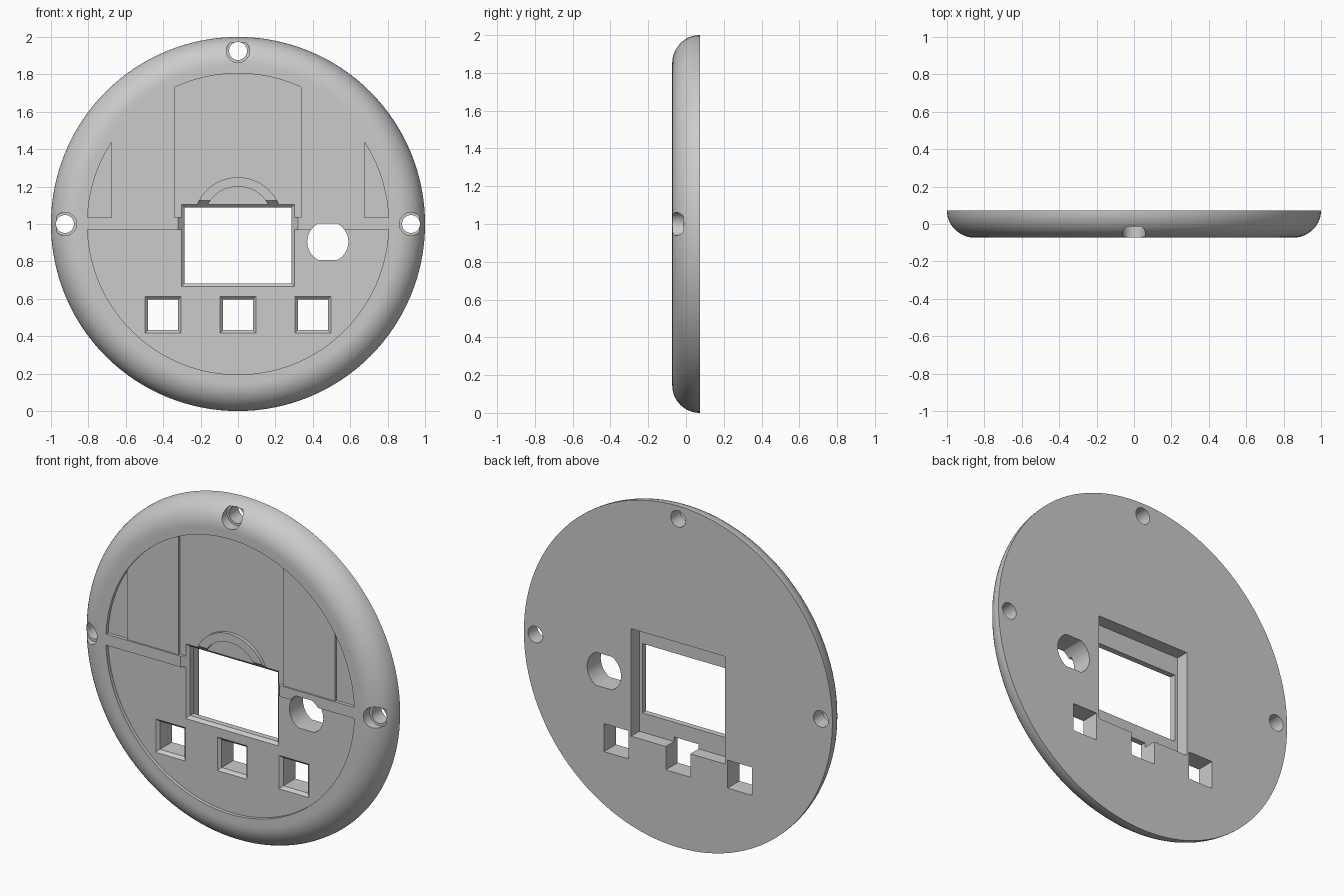
import bpy, bmesh
from math import sin, cos, pi, sqrt, asin

if "Cube" in bpy.data.objects:
    bpy.data.objects.remove(bpy.data.objects["Cube"], do_unlink=True)

FRONT, BACK, MID = -0.073, 0.073, 1.0
DEEP, SHALLOW = FRONT + 0.02, FRONT + 0.008
R_PANEL = 0.805

grey = bpy.data.materials.new("plain grey")
grey.use_nodes = True
grey.diffuse_color = (0.6, 0.6, 0.6, 1)
grey.node_tree.nodes["Principled BSDF"].inputs["Base Color"].default_value = (0.6, 0.6, 0.6, 1)


def loft(name, sections):
    """Solid through equal-length (x, z) outlines placed at given y depths."""
    bm = bmesh.new()
    rings = [[bm.verts.new((x, y, z)) for x, z in outline] for outline, y in sections]
    for a, b in zip(rings, rings[1:]):
        for i in range(len(a)):
            j = (i + 1) % len(a)
            bm.faces.new((a[i], a[j], b[j], b[i]))
    bm.faces.new(rings[0])
    bm.faces.new(rings[-1])
    bmesh.ops.recalc_face_normals(bm, faces=bm.faces)
    mesh = bpy.data.meshes.new(name)
    bm.to_mesh(mesh)
    bm.free()
    mesh.materials.append(grey)
    obj = bpy.data.objects.new(name, mesh)
    bpy.context.collection.objects.link(obj)
    return obj


def arc(cx, cz, r, a0, a1, n):
    return [(cx + r * cos(a0 + (a1 - a0) * i / n), cz + r * sin(a0 + (a1 - a0) * i / n))
            for i in range(n + 1)]


def circle(cx, cz, r, n=128):
    return arc(cx, cz, r, 0, 2 * pi, n)[:-1]


def rect(cx, cz, hx, hz):
    return [(cx - hx, cz - hz), (cx + hx, cz - hz), (cx + hx, cz + hz), (cx - hx, cz + hz)]


def under_arc(x0, x1, z0, side=1, n=40):
    """Area between a straight line at z0 and the panel circle."""
    a0, a1 = (pi / 2 - asin(x / R_PANEL) for x in (x0, x1))
    pts = arc(0, 0, R_PANEL, a0, a1, n)
    pts = [(x, MID + side * z) for x, z in pts]
    ends = [(x, z0) for x in (x1, x0) if abs(pts[-1 if x == x1 else 0][1] - z0) > 1e-5]
    return pts + ends


def combine(body, tool, operation="DIFFERENCE"):
    mod = body.modifiers.new(tool.name, "BOOLEAN")
    mod.operation, mod.solver, mod.object = operation, "EXACT", tool
    bpy.context.view_layer.objects.active = body
    bpy.ops.object.modifier_apply(modifier=mod.name)
    bpy.data.objects.remove(tool, do_unlink=True)


# Domed disc with a quarter-round edge
ROUND = BACK - FRONT
steps = [i * pi / 2 / 14 for i in range(15)]
profile = [(1 - ROUND + ROUND * cos(a), BACK - ROUND * sin(a)) for a in steps]
profile.append((0.84, FRONT))
plate = loft("face_plate", [(circle(0, MID, r), y) for r, y in profile])

# Recessed panels on the front, split by a level band
AIR = FRONT - 0.1
top, bottom = 1.035, 0.97
half_top = sqrt(R_PANEL ** 2 - (top - MID) ** 2)
half_bottom = sqrt(R_PANEL ** 2 - (MID - bottom) ** 2)
panels = [
    (under_arc(-0.34, 0.34, top), DEEP),
    (under_arc(0.675, half_top, top), DEEP),
    (under_arc(-half_top, -0.675, top), DEEP),
    (under_arc(0.337, 0.678, top), SHALLOW),
    (under_arc(-0.678, -0.337, top), SHALLOW),
    (under_arc(-half_bottom, half_bottom, bottom, -1, 96), DEEP),
]
for outline, depth in panels:
    combine(plate, loft("panel_cutter", [(outline, AIR), (outline, depth)]))

# Raised half ring above the window
ring = arc(0, 1.014, 0.236, 0, pi, 40) + arc(0, 1.014, 0.186, pi, 0, 40)
combine(plate, loft("half_ring", [(ring, FRONT), (ring, DEEP + 0.02)]), "UNION")


# Rectangular openings with bevelled front edges
def opening(cx, cz, hx, hz, back):
    flare = 0.05
    start = DEEP + 0.016
    combine(plate, loft("opening_cutter", [
        (rect(cx, cz, hx + flare, hz + flare), start - flare),
        (rect(cx, cz, hx, hz), start),
        (rect(cx, cz, hx, hz), back)]))


opening(0, 0.886, 0.285, 0.203, 0.03)
pocket = rect(0, 0.885, 0.305, 0.315)
combine(plate, loft("pocket_cutter", [(pocket, -0.003), (pocket, 0.2)]))
for x in (-0.4, 0, 0.4):
    opening(x, 0.515, 0.08, 0.082, 0.2)

# Round hole with flat top and bottom
a = asin(0.097 / 0.11)
socket = arc(0.48, 0.905, 0.11, -a, a, 16) + arc(0.48, 0.905, 0.11, pi - a, pi + a, 16)
combine(plate, loft("socket_cutter", [(socket, AIR), (socket, 0.2)]))

# Counterbored screw holes at the rim
for x, z in ((-0.925, MID), (0.925, MID), (0, MID + 0.925)):
    for r, depth in ((0.062, -0.014), (0.048, 0.2)):
        hole = circle(x, z, r, 32)
        combine(plate, loft("screw_cutter", [(hole, AIR), (hole, depth)]))

bpy.ops.object.select_all(action="DESELECT")
plate.select_set(True)
bpy.context.view_layer.objects.active = plate
bpy.ops.object.shade_smooth_by_angle(angle=pi / 6)
